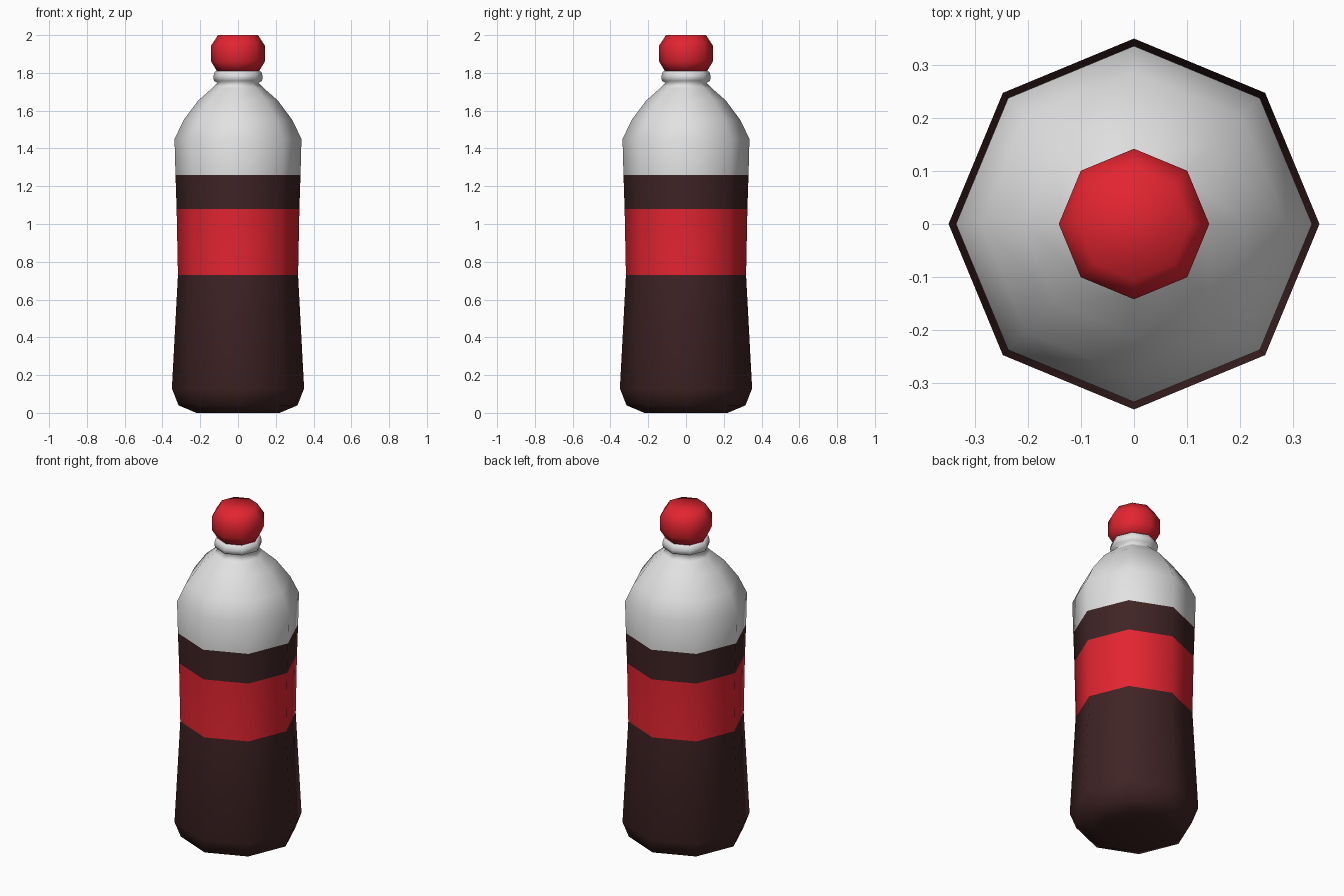
import bpy
import bmesh
from math import cos, sin, pi

cube = bpy.data.objects.get("Cube")
if cube:
    bpy.data.objects.remove(cube, do_unlink=True)

SIDES = 8


def material(name, rgb):
    mat = bpy.data.materials.new(name)
    mat.use_nodes = True
    mat.diffuse_color = (*rgb, 1)
    mat.node_tree.nodes["Principled BSDF"].inputs["Base Color"].default_value = (*rgb, 1)
    return mat


red = material("red", (0.76, 0.018, 0.03))
cola = material("dark brown", (0.05, 0.017, 0.018))
clear = material("pale grey", (0.76, 0.76, 0.76))


def lathe(name, profile, materials, pick):
    """Spin a (radius, height) profile into a closed, smooth octagonal solid."""
    bm = bmesh.new()
    rings = []
    for r, z in profile:
        angles = [2 * pi * i / SIDES for i in range(SIDES)]
        rings.append([bm.verts.new((r * cos(a), r * sin(a), z)) for a in angles])
    for low, high in zip(rings, rings[1:]):
        for i in range(SIDES):
            j = (i + 1) % SIDES
            bm.faces.new((low[i], low[j], high[j], high[i]))
    bm.faces.new(rings[0][::-1])
    bm.faces.new(rings[-1])
    for face in bm.faces:
        face.smooth = True
        face.material_index = pick(face.calc_center_median().z)
    mesh = bpy.data.meshes.new(name)
    bm.to_mesh(mesh)
    bm.free()
    for mat in materials:
        mesh.materials.append(mat)
    obj = bpy.data.objects.new(name, mesh)
    bpy.context.collection.objects.link(obj)
    return obj


# Bottle: drink, label band, empty shoulder and neck ring
LABEL_LOW, LABEL_HIGH, FILL = 0.73, 1.08, 1.26


def bottle_colour(z):
    if z > FILL:
        return 2
    return 1 if LABEL_LOW < z < LABEL_HIGH else 0


bottle_profile = [
    (0.22, 0.0), (0.315, 0.04), (0.35, 0.13),
    (0.318, LABEL_LOW), (0.325, LABEL_HIGH), (0.331, FILL),
    (0.336, 1.45), (0.288, 1.55), (0.21, 1.655), (0.135, 1.72),
    (0.108, 1.748), (0.127, 1.757), (0.131, 1.78), (0.124, 1.805), (0.11, 1.81),
]
lathe("bottle", bottle_profile, [cola, red, clear], bottle_colour)

# Rounded cap
cap_profile = [(0.112, 1.81), (0.142, 1.86), (0.142, 1.945), (0.106, 2.0)]
lathe("cap", cap_profile, [red], lambda z: 0)
